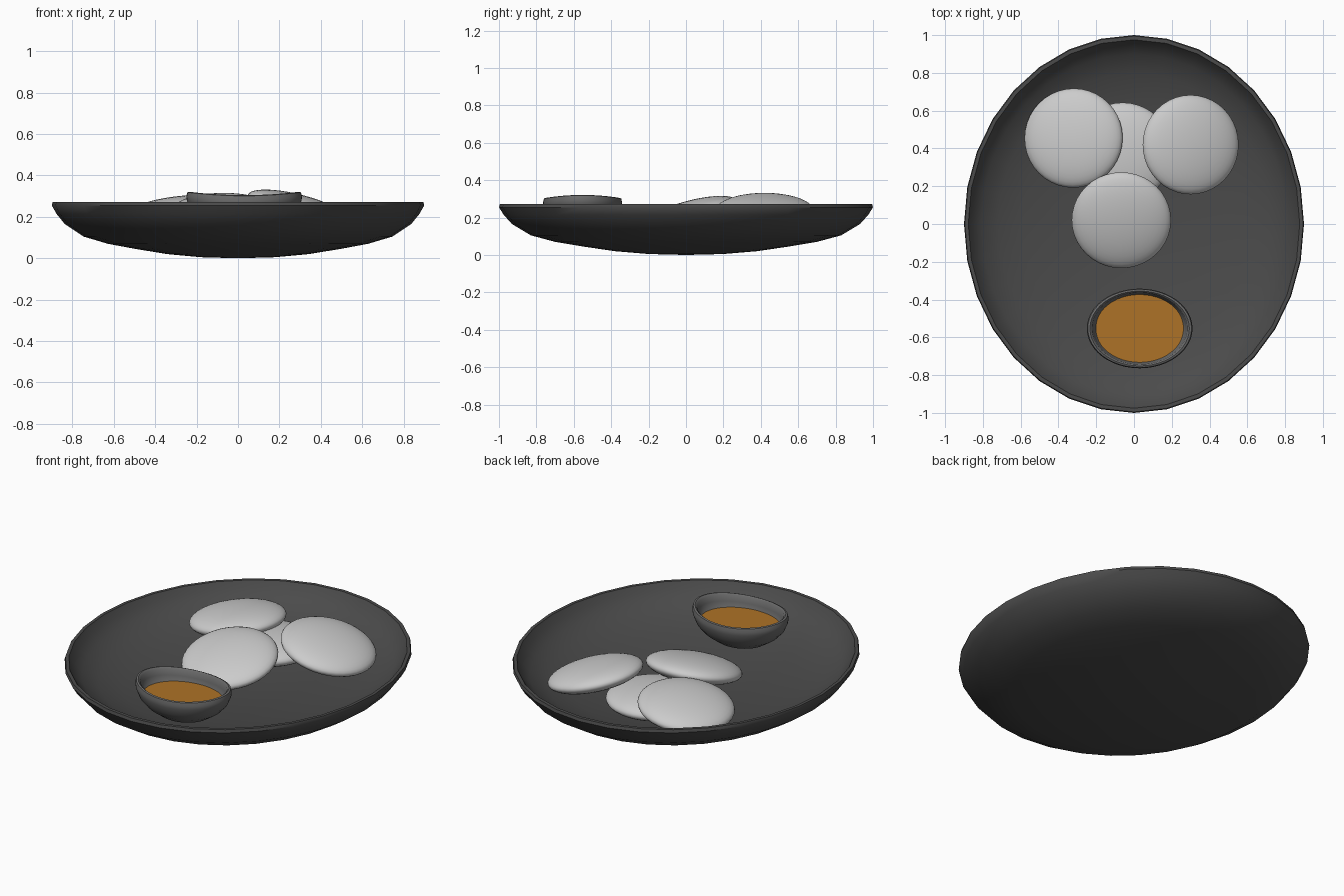
import bpy, bmesh, math
from mathutils import Vector

if "Cube" in bpy.data.objects:
    bpy.data.objects.remove(bpy.data.objects["Cube"])


def material(name, rgb):
    m = bpy.data.materials.new(name)
    m.diffuse_color = (*rgb, 1)
    m.use_nodes = True
    m.node_tree.nodes["Principled BSDF"].inputs["Base Color"].default_value = m.diffuse_color
    return m


dark = material("dark_glaze", (0.07, 0.07, 0.07))
mid = material("grey_glaze", (0.15, 0.15, 0.15))
pale = material("pale_dough", (0.6, 0.6, 0.6))
amber = material("amber_sauce", (0.42, 0.17, 0.02))


def finish(bm, name, mat):
    bmesh.ops.recalc_face_normals(bm, faces=bm.faces)
    me = bpy.data.meshes.new(name)
    bm.to_mesh(me)
    bm.free()
    for p in me.polygons:
        p.use_smooth = True
    me.materials.append(mat)
    ob = bpy.data.objects.new(name, me)
    bpy.context.collection.objects.link(ob)
    bpy.ops.object.select_all(action='DESELECT')
    ob.select_set(True)
    bpy.context.view_layer.objects.active = ob
    bpy.ops.object.shade_smooth_by_angle(angle=math.radians(45))
    return ob


def elliptic_lathe(name, profile, rx, ry, centre, mat, n=32, saddle=0.0):
    """Spin (radius factor, z) points into an elliptical shell; zero radius makes a pole."""
    bm = bmesh.new()
    rings = []
    for r, z in profile:
        ring = []
        for i in range(n if r > 0 else 1):
            a = 2 * math.pi * i / n
            dz = saddle * r * r * math.cos(2 * a)
            ring.append(bm.verts.new((centre[0] + rx * r * math.cos(a),
                                      centre[1] + ry * r * math.sin(a), z + dz)))
        rings.append(ring)
    for a, b in zip(rings, rings[1:]):
        for i in range(n):
            j = (i + 1) % n
            if len(a) == 1:
                bm.faces.new((a[0], b[i], b[j]))
            elif len(b) == 1:
                bm.faces.new((a[i], b[0], a[j]))
            else:
                bm.faces.new((a[i], b[i], b[j], a[j]))
    return finish(bm, name, mat)


# Oval plate: underside, rounded rim, then dished inside
elliptic_lathe("plate", [
    (0, 0), (0.2, 0.005), (0.38, 0.02), (0.55, 0.045), (0.7, 0.07), (0.83, 0.105),
    (0.93, 0.165), (0.975, 0.215), (1.0, 0.255), (0.995, 0.272), (0.975, 0.272),
    (0.95, 0.235), (0.9, 0.19), (0.8, 0.145), (0.66, 0.11), (0.45, 0.08),
    (0.2, 0.06), (0, 0.055)], 0.9, 1.0, (0, 0), dark)

# Small oval sauce bowl with a gently waved rim
bowl_at = (0.03, -0.553)
elliptic_lathe("sauce_bowl", [
    (0, 0.115), (0.3, 0.122), (0.55, 0.145), (0.78, 0.185), (0.92, 0.225),
    (0.99, 0.27), (1.0, 0.29), (0.98, 0.31), (0.94, 0.313), (0.9, 0.305), (0.88, 0.27),
    (0.84, 0.235), (0.7, 0.195), (0.4, 0.155), (0, 0.14)],
    0.28, 0.211, bowl_at, mid, 48, 0.009)

# Sauce surface
elliptic_lathe("sauce", [(0, 0.238), (0.5, 0.238), (1, 0.238)],
               0.238, 0.18, bowl_at, amber, 48)


# Flat round buns: one lying flat, three leaning on it
def bun(name, loc, lean, tilt):
    bm = bmesh.new()
    bmesh.ops.create_uvsphere(bm, u_segments=40, v_segments=20, radius=1)
    for v in bm.verts:
        v.co = Vector((v.co.x * 0.263, v.co.y * 0.263, v.co.z * 0.07))
    ob = finish(bm, name, pale)
    t = math.radians(tilt)
    d = Vector((*lean, 0)).normalized() * math.sin(t)
    normal = Vector((d.x, d.y, math.cos(t)))
    ob.rotation_mode = 'QUATERNION'
    ob.rotation_quaternion = Vector((0, 0, 1)).rotation_difference(normal)
    ob.location = loc


bun("bun_bottom", (-0.06, 0.38, 0.175), (0, 1), 0)
bun("bun_left", (-0.32, 0.455, 0.225), (-0.97, 0.26), 9)
bun("bun_right", (0.30, 0.42, 0.236), (1, 0), 15)
bun("bun_front", (-0.067, 0.02, 0.22), (0, -1), 15)
